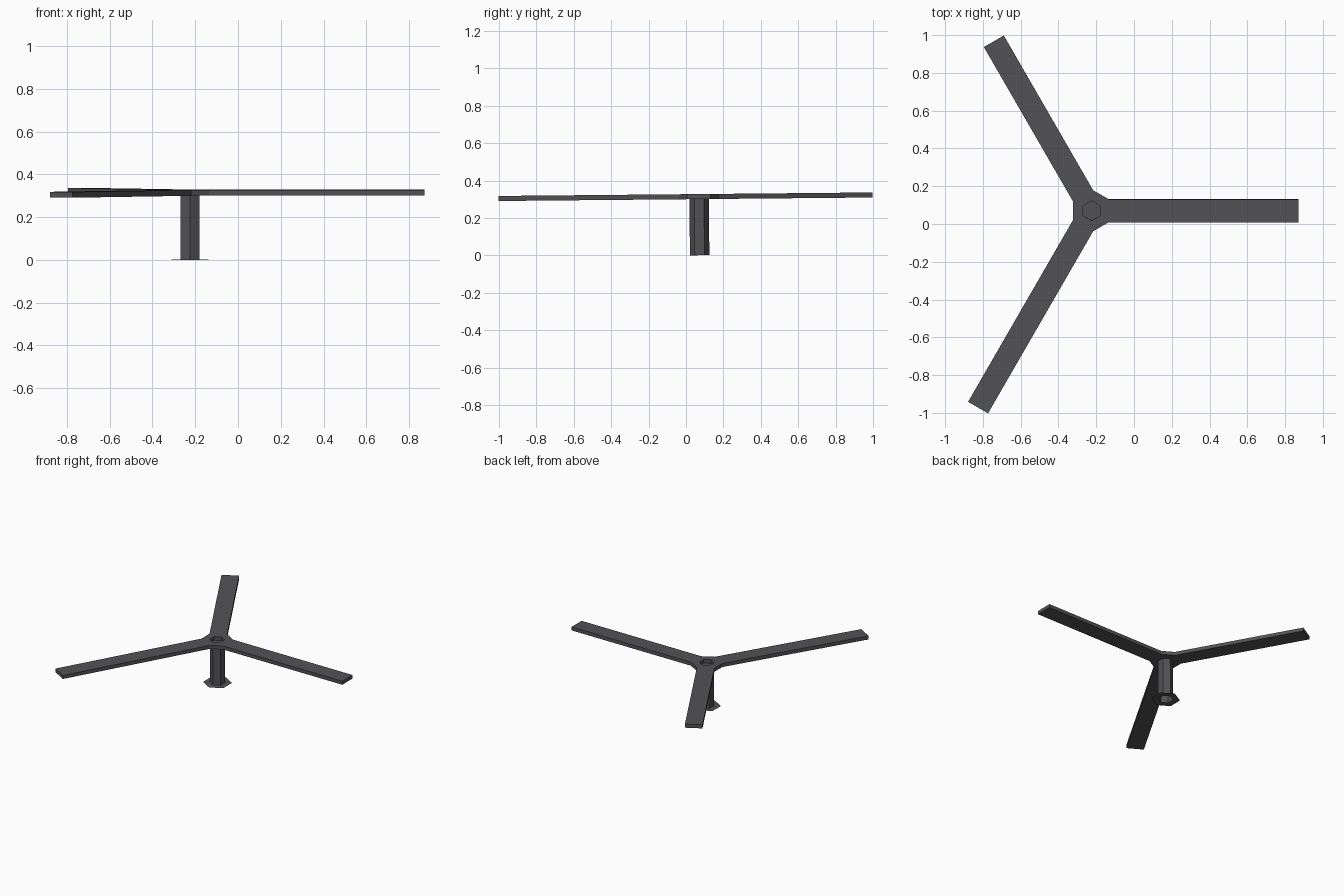
import bpy, math

if "Cube" in bpy.data.objects:
    bpy.data.objects.remove(bpy.data.objects["Cube"])

CENTRE = (-0.224, 0.073, 0.001)
TILT = 0.0094                      # the whole model leans very slightly
Z_LOW, Z_HIGH = 0.30, 0.327        # rotor plate
BLADE_HALF, HUB_REACH = 0.061, 0.09

grey = bpy.data.materials.new("dark grey")
grey.diffuse_color = (0.085, 0.083, 0.09, 1)
grey.use_nodes = True
grey.node_tree.nodes["Principled BSDF"].inputs["Base Color"].default_value = grey.diffuse_color


def add(name, verts, faces):
    mesh = bpy.data.meshes.new(name)
    mesh.from_pydata(verts, [], faces)
    mesh.materials.append(grey)
    ob = bpy.data.objects.new(name, mesh)
    bpy.context.collection.objects.link(ob)
    ob.location = CENTRE
    ob.rotation_euler = (TILT, 0, 0)
    return ob


def hexagon(r, z):
    """Six points, with corners on the y axis."""
    return [(r * math.cos(math.radians(a)), r * math.sin(math.radians(a)), z)
            for a in range(-30, 330, 60)]


def turned(x, y, deg):
    c, s = math.cos(math.radians(deg)), math.sin(math.radians(deg))
    return (x * c - y * s, x * s + y * c)


def bridge(a, b, n=6):
    """Quads between two rings of n points starting at index a and b."""
    return [(a + i, a + (i + 1) % n, b + (i + 1) % n, b + i) for i in range(n)]


# Stem: hexagonal tube, open below and capped at the hub
add("stem", hexagon(0.052, 0) + hexagon(0.052, Z_LOW),
    bridge(0, 6) + [tuple(range(6, 12))])

# Foot flange: thin flat ring around the stem
add("foot_flange", hexagon(0.1, 0) + hexagon(0.052, 0), bridge(0, 6))

# Hub: six-sided plate with a hexagonal socket
outline = [turned(HUB_REACH, s * BLADE_HALF, d)
           for d in (0, 120, 240) for s in (-1, 1)]
add("hub",
    [(x, y, Z_LOW) for x, y in outline] + [(x, y, Z_HIGH) for x, y in outline]
    + hexagon(0.052, Z_HIGH) + hexagon(0.052, Z_LOW),
    bridge(0, 6) + bridge(6, 12) + bridge(12, 18) + bridge(18, 0))

# Blades: three flat bars of different lengths
for i, (deg, length) in enumerate(((0, 1.096), (120, 1.036), (240, 1.203))):
    flat = [turned(x, y, deg) for x, y in
            ((HUB_REACH, -BLADE_HALF), (length, -BLADE_HALF),
             (length, BLADE_HALF), (HUB_REACH, BLADE_HALF))]
    add(f"blade_{i + 1}",
        [(x, y, Z_LOW) for x, y in flat] + [(x, y, Z_HIGH) for x, y in flat],
        bridge(0, 4, 4) + [(3, 2, 1, 0), (4, 5, 6, 7)])
